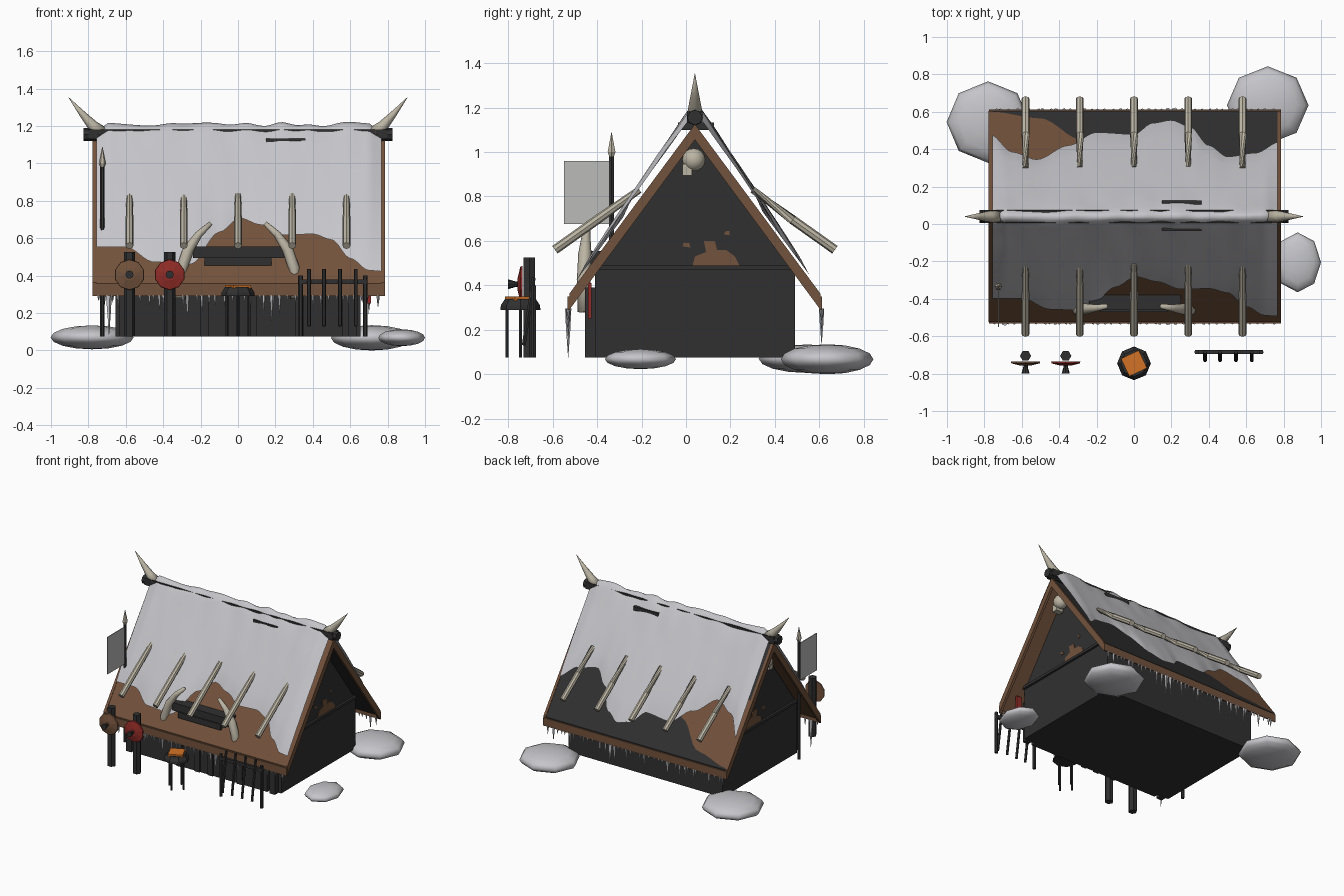
import bpy, bmesh, math, random
from mathutils import Vector, noise

if "Cube" in bpy.data.objects:
    bpy.data.objects.remove(bpy.data.objects["Cube"])

random.seed(4)
COL = {"snow": (.56, .56, .59), "brown_wood": (.17, .085, .045), "dark_wood": (.03, .03, .03),
       "bone": (.5, .46, .37), "red_paint": (.28, .025, .02), "ember_orange": (.65, .17, .02),
       "grey_cloth": (.5, .5, .49)}
MATS = {}
for n, c in COL.items():
    MATS[n] = bpy.data.materials.new(n)
    MATS[n].diffuse_color = (*c, 1)


def finish(name, bm, *mats, smooth=False):
    bmesh.ops.recalc_face_normals(bm, faces=bm.faces)
    me = bpy.data.meshes.new(name)
    bm.to_mesh(me)
    bm.free()
    ob = bpy.data.objects.new(name, me)
    bpy.context.collection.objects.link(ob)
    for m in mats:
        me.materials.append(MATS[m])
    if smooth:
        for p in me.polygons:
            p.use_smooth = True
    return ob


def box(name, x0, x1, y0, y1, z0, z1, mat):
    bm = bmesh.new()
    bmesh.ops.create_cube(bm, size=1)
    for v in bm.verts:
        v.co = ((x0 + x1) / 2 + v.co.x * (x1 - x0), (y0 + y1) / 2 + v.co.y * (y1 - y0),
                (z0 + z1) / 2 + v.co.z * (z1 - z0))
    return finish(name, bm, mat)


def tube(name, pts, radii, mat, sides=8, smooth=False):
    """Round bar through points, with one radius per point."""
    bm = bmesh.new()
    pts = [Vector(p) for p in pts]
    rings = []
    for i, (p, r) in enumerate(zip(pts, radii)):
        d = (pts[min(i + 1, len(pts) - 1)] - pts[max(i - 1, 0)]).normalized()
        u = d.cross(Vector((0, 1, 0)) if abs(d.y) < .8 else Vector((1, 0, 0))).normalized()
        w = d.cross(u)
        rings.append([bm.verts.new(p + r * (math.cos(a) * u + math.sin(a) * w))
                      for a in (math.tau * k / sides for k in range(sides))])
    for a, b in zip(rings, rings[1:]):
        for k in range(sides):
            bm.faces.new((a[k], a[(k + 1) % sides], b[(k + 1) % sides], b[k]))
    bm.faces.new(rings[0])
    bm.faces.new(rings[-1])
    return finish(name, bm, mat, smooth=smooth)


def prism(name, yz, x0, x1, mat):
    bm = bmesh.new()
    f = bm.faces.new([bm.verts.new((x0, y, z)) for y, z in yz])
    ext = bmesh.ops.extrude_face_region(bm, geom=[f])["geom"]
    for v in ext:
        if isinstance(v, bmesh.types.BMVert):
            v.co.x = x1
    return finish(name, bm, mat)


def sheet(name, rows, mat, smooth=True):
    bm = bmesh.new()
    g = [[bm.verts.new(p) for p in r] for r in rows]
    for a, b in zip(g, g[1:]):
        for k in range(len(a) - 1):
            bm.faces.new((a[k], a[k + 1], b[k + 1], b[k]))
    return finish(name, bm, mat, smooth=smooth)


def interp(table, x):
    """Smooth interpolation through (x, value) pairs."""
    if x <= table[0][0]:
        return table[0][1]
    for (xa, a), (xb, b) in zip(table, table[1:]):
        if x <= xb:
            t = (x - xa) / (xb - xa)
            return a + (b - a) * t * t * (3 - 2 * t)
    return table[-1][1]


RY, RZ, SL = .04, 1.12, 1.35          # ridge line and roof slope


def roof_z(y):
    return RZ - SL * abs(y - RY)


# House body with gables, front panels and trim
prism("house_body", [(-.41, .075), (.49, .075), (.49, .46), (RY, 1.07), (-.41, .46)], -.655, .655, "dark_wood")
box("front_panel", -.56, .56, -.445, -.40, .075, .39, "dark_wood")
for x in (-.61, -.18, -.03, .08, .33, .61):
    box("front_post", x - .045 / 2, x + .045 / 2, -.455, -.40, .075, .39, "dark_wood")
for s in (-1, 1):
    box("gable_beam", s * .66 - .012, s * .66 + .012, -.42, .49, .47, .49, "dark_wood")
    # Bare brown patches on the gable
    for pts in ([(.03, .49), (.24, .49), (.22, .53), (.18, .56), (.14, .56), (.13, .6), (.08, .6), (.09, .55), (.04, .53)],
                [(.17, .63), (.195, .625), (.195, .645), (.18, .645)], [(-.015, .575), (.02, .57), (.015, .59), (-.01, .592)]):
        prism("gable_patch", pts, s * .653, s * .66, "brown_wood")
    # Skull hung under the gable peak
    bm = bmesh.new()
    bmesh.ops.create_uvsphere(bm, u_segments=12, v_segments=8, radius=.052)
    bmesh.ops.translate(bm, verts=bm.verts, vec=(s * .70, .035, .965))
    finish("gable_skull", bm, "bone", smooth=True)
    box("skull_jaw", s * .70 - .03, s * .70 + .03, -.015, .028, .895, .945, "bone")

# Roof slopes, eave boards and gable boards
for s, nm, mat in ((-1, "front", "brown_wood"), (1, "back", "dark_wood")):
    ye = RY + s * .565
    prism(nm + "_roof", [(RY, RZ), (ye, roof_z(ye)), (ye, roof_z(ye) - .04), (RY, RZ - .04)], -.76, .77, mat)
    box(nm + "_eave_board", -.775, .785, min(ye, ye + s * .008), max(ye, ye + s * .008), .29, .35, "brown_wood")
    for x0, x1 in ((-.777, -.757), (.767, .787)):
        prism("gable_board", [(RY, RZ + .005), (ye, roof_z(ye) + .005), (ye, .29), (RY, RZ - .065)], x0, x1, "brown_wood")

# Bare brown area on the back roof
BACK = [(-.77, .48), (-.65, .385), (-.52, .345), (-.35, .42), (-.2, .49), (0, .48), (.1, .54), (.2, .555),
        (.3, .52), (.4, .42), (.5, .36), (.65, .38), (.78, .44)]
EDGE = [(-.76, .6), (-.5, .565), (-.28, .45)]
xs = [-.757 + .48 * i / 12 for i in range(13)]
sheet("back_bare_boards", [[(x, y, roof_z(y) + .005) for y in (.3, interp(EDGE, x))] for x in xs], "brown_wood", False)

# Snow blanket over both slopes, with wavy lower edges
FRONT = [(-.77, .53), (-.6, .53), (-.45, .45), (-.25, .44), (-.1, .61), (.01, .685), (.12, .65), (.25, .595),
         (.4, .6), (.5, .57), (.6, .47), (.7, .405), (.78, .4)]
rows = []
N, M = 72, 14
for i in range(N + 1):
    x = -.757 + 1.524 * i / N
    end = .55 + .45 * min(1, min(i, N - i) / 3)
    yf = RY - (RZ - interp(FRONT, x)) / SL
    yb = interp(BACK, x)
    row = []
    for j in range(-M, M + 1):
        t = 1 - abs(j) / M
        y = RY + (1 - t) ** 1.15 * ((yf if j < 0 else yb) - RY)
        d = abs(y - RY)
        lump = noise.noise((x * 9, y * 9, .3)) * .02 * t ** 2 + noise.noise((x * 4, y * 2, 3)) * .008 * t
        row.append((x, y, RZ - SL * (math.hypot(d, .02) - .02) - .004 + .094 * end * t ** .55 + lump))
    rows.append(row)
sheet("roof_snow", rows, "snow")

# Ridge beam, beam ends, vent and horns
box("ridge_beam", -.8, .8, .005, .075, 1.13, 1.182, "dark_wood")
box("ridge_vent", .15, .36, -.035, .125, 1.10, 1.132, "dark_wood")
for s in (-1, 1):
    tube("ridge_end", [(s * .72, RY, 1.155), (s * .74, RY, 1.155), (s * .825, RY, 1.155)], [.025, .036, .034], "dark_wood")
    tube("ridge_horn", [(s * .73, RY, 1.165), (s * .775, RY, 1.2), (s * .83, RY, 1.262), (s * .905, RY, 1.352)],
         [.036, .03, .018, .001], "bone", 8, True)

# Bone poles resting on the roof
for i in range(5):
    x = -.58 + .29 * i
    tube("front_bone_pole", [(x, -.59, .56), (x, -.4, .695), (x, -.21, .83)], [.021, .021, .016], "bone")
    tube("back_bone_pole", [(x, .67, .56), (x, .48, .695), (x, .30, .83)], [.021, .021, .016], "bone")

# Lintel with tusks above the door
box("door_lintel", -.24, .25, -.46, -.33, .495, .555, "dark_wood")
box("door_lintel_lower", -.18, .18, -.47, -.36, .455, .50, "dark_wood")
for s in (-1, 1):
    tube("door_tusk", [(s * .145, -.44, .68), (s * .21, -.45, .62), (s * .265, -.455, .54), (s * .30, -.46, .44), (s * .31, -.46, .28)],
         [.012, .02, .03, .03, .028], "bone", 8, True)
for x in (-.45, .69):
    box("red_cloth", x - .02, x + .02, -.44, -.425, .25, .41, "red_paint")

# Shields on posts
for x, mat in ((-.58, "brown_wood"), (-.365, "red_paint")):
    tube("shield_post", [(x, -.705, .075), (x, -.705, .525)], [.03, .03], "dark_wood", 6)
    tube("shield", [(x, -.735, .405), (x, -.745, .405), (x, -.757, .405)], [.082, .08, .03], mat, 10)
    tube("shield_spike", [(x, -.75, .405), (x, -.765, .405), (x, -.80, .405)], [.012, .012, .022], "dark_wood", 8)

# Fire bowl
tube("fire_bowl", [(0, -.745, .29), (0, -.745, .31), (0, -.745, .338)], [.09, .088, .07], "dark_wood")
bm = bmesh.new()
bmesh.ops.create_cube(bm, size=1)
for v in bm.verts:
    a = math.radians(25)
    v.co = (.105 * (v.co.x * math.cos(a) - v.co.y * math.sin(a)),
            -.745 + .105 * (v.co.x * math.sin(a) + v.co.y * math.cos(a)), .34 + v.co.z * .02)
finish("embers", bm, "ember_orange")
for dx, dy in ((0, -.06), (.06, 0), (-.06, 0), (0, .06)):
    tube("bowl_leg", [(dx, -.745 + dy, .075), (dx, -.745 + dy, .3)], [.008, .008], "dark_wood", 6)

# Weapon rack
box("rack_rail", .325, .69, -.695, -.675, .355, .38, "dark_wood")
for x in (.335, .68):
    tube("rack_post", [(x, -.685, .075), (x, -.685, .4)], [.013, .013], "dark_wood", 6)
for x in (.38, .46, .545, .63):
    tube("rack_spear", [(x, -.73, .13), (x, -.685, .435)], [.01, .01], "dark_wood", 6)

# Spear with banner
tube("banner_pole", [(-.725, -.335, .075), (-.725, -.335, .99)], [.012, .012], "dark_wood", 6)
tube("spear_tip", [(-.725, -.335, .98), (-.725, -.335, 1.0), (-.725, -.335, 1.088)], [.012, .02, .001], "bone", 6)
box("banner", -.728, -.722, -.55, -.34, .675, .96, "grey_cloth")

# Icicles along the eaves
for s, big in ((-1, (-.69, .22)), (1, (.22, .16))):
    y = RY + s * .57
    spots = [(-.74 + .037 * i + random.uniform(-.012, .012), random.choice((.03, .04, .06, .1))) for i in range(41)]
    for x, ln in spots + [big, (-.27, .13), (.18, .14), (-.42, .09)]:
        tube("icicle", [(x, y, .295), (x, y, .295 - ln * .4), (x, y, .295 - ln)],
             [.006 + ln * .04, .004 + ln * .03, .0005], "snow", 5)

# Snow drifts around the base
for x, y, z, rx, ry, rz in ((-.78, .545, .07, .222, .218, .064), (.715, .635, .0675, .218, .208, .0675),
                            (.875, -.205, .068, .125, .16, .045)):
    bm = bmesh.new()
    bmesh.ops.create_uvsphere(bm, u_segments=8, v_segments=8, radius=1)
    for v in bm.verts:
        v.co = (x + v.co.x * rx, y + v.co.y * ry, z + v.co.z * rz)
    finish("snow_drift", bm, "snow", smooth=True)

for m in bpy.data.materials:
    if m.users and not m.is_grease_pencil:
        m.use_nodes = True
        m.node_tree.nodes["Principled BSDF"].inputs["Base Color"].default_value = m.diffuse_color
